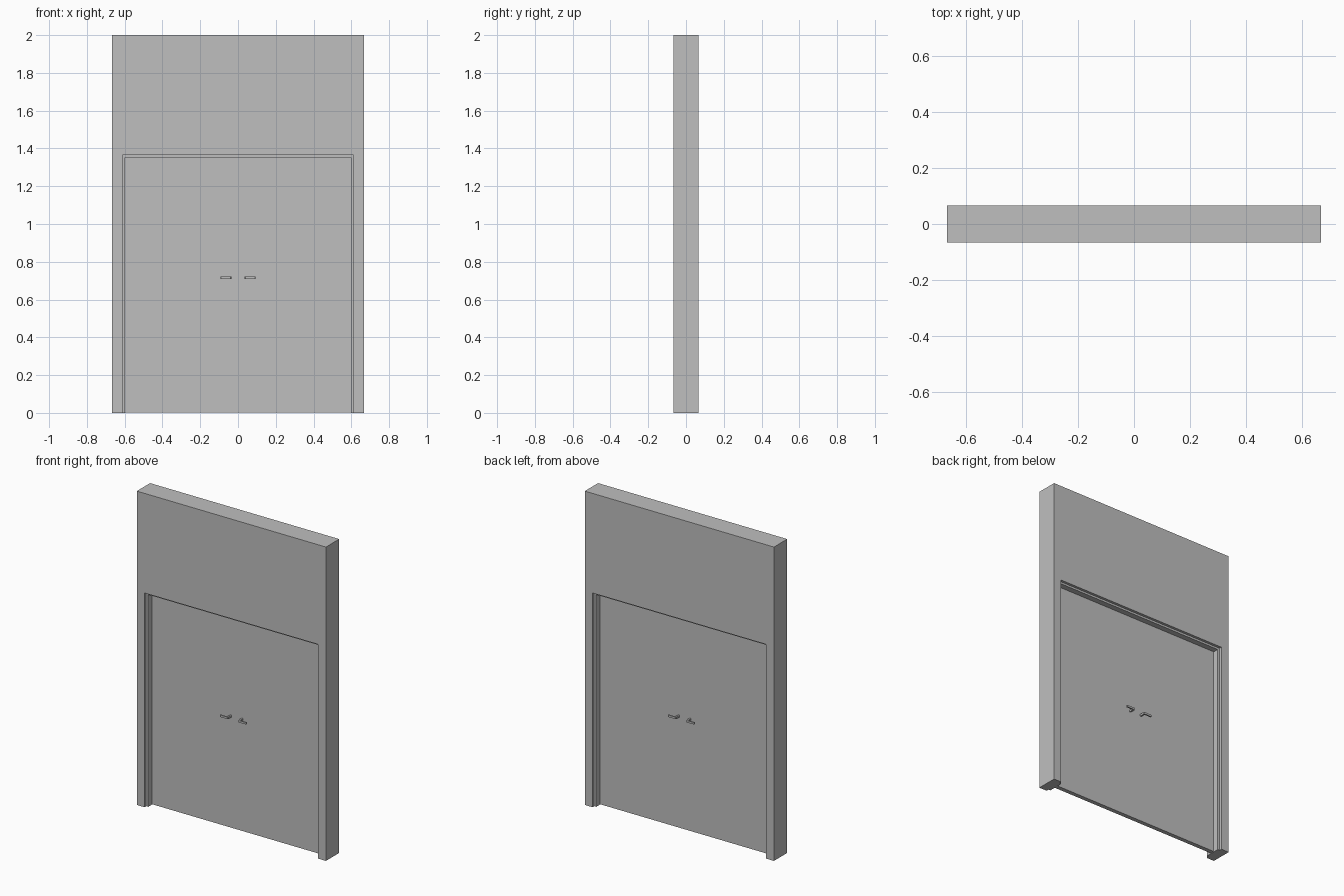
import bpy
import bmesh
from mathutils import Vector

if "Cube" in bpy.data.objects:
    bpy.data.objects.remove(bpy.data.objects["Cube"], do_unlink=True)

# Single plain grey for every part
grey = bpy.data.materials.new("plain grey")
grey.use_nodes = True
colour = (0.52, 0.52, 0.52, 1)
grey.diffuse_color = colour
grey.node_tree.nodes["Principled BSDF"].inputs["Base Color"].default_value = colour


def prism(name, outline, start, sweep):
    """Extrude an outline: start maps (a, b) to a 3D point, sweep is the depth."""
    bm = bmesh.new()
    face = bm.faces.new([bm.verts.new(start(a, b)) for a, b in outline])
    grown = bmesh.ops.extrude_face_region(bm, geom=[face])["geom"]
    moved = [g for g in grown if isinstance(g, bmesh.types.BMVert)]
    bmesh.ops.translate(bm, verts=moved, vec=Vector(sweep))
    bmesh.ops.recalc_face_normals(bm, faces=bm.faces)
    mesh = bpy.data.meshes.new(name)
    bm.to_mesh(mesh)
    bm.free()
    mesh.materials.append(grey)
    obj = bpy.data.objects.new(name, mesh)
    bpy.context.collection.objects.link(obj)
    return obj


def upright(name, outline, half_depth):
    """Outline in the front plane, centred front to back."""
    return prism(name, outline, lambda x, z: (x, -half_depth, z), (0, 2 * half_depth, 0))


def arch(outer_x, outer_z, inner_x, inner_z):
    """Square arch outline, open at the floor."""
    return [(-outer_x, 0), (-outer_x, outer_z), (outer_x, outer_z), (outer_x, 0),
            (inner_x, 0), (inner_x, inner_z), (-inner_x, inner_z), (-inner_x, 0)]


WALL_X, WALL_Z, WALL_Y = 0.6667, 2.0, 0.0667
OPEN_X, OPEN_Z = 0.612, 1.365
DOOR_X, DOOR_Z, DOOR_Y = 0.598, 1.352, 0.0135
FRAME_Y = 0.05

# Wall, recessed frame and door
upright("wall", arch(WALL_X, WALL_Z, OPEN_X, OPEN_Z), WALL_Y)
upright("door_frame", arch(OPEN_X, OPEN_Z, DOOR_X, DOOR_Z), FRAME_Y)
upright("door_panel", [(-DOOR_X, 0.003), (-DOOR_X, DOOR_Z),
                       (DOOR_X, DOOR_Z), (DOOR_X, 0.003)], DOOR_Y)

# Lever handles: a short stem with an arm pointing away from the middle
lever = [(0.035, DOOR_Y), (0.035, 0.047), (0.039, 0.051), (0.091, 0.051),
         (0.093, 0.049), (0.093, 0.042), (0.045, 0.042), (0.045, DOOR_Y)]
for side, x_sign in (("left", 1), ("right", -1)):
    for face, y_sign in (("front", -1), ("back", 1)):
        prism(f"{face}_{side}_handle", lever,
              lambda x, y: (x * x_sign, y * y_sign, 0.709), (0, 0, 0.012))
